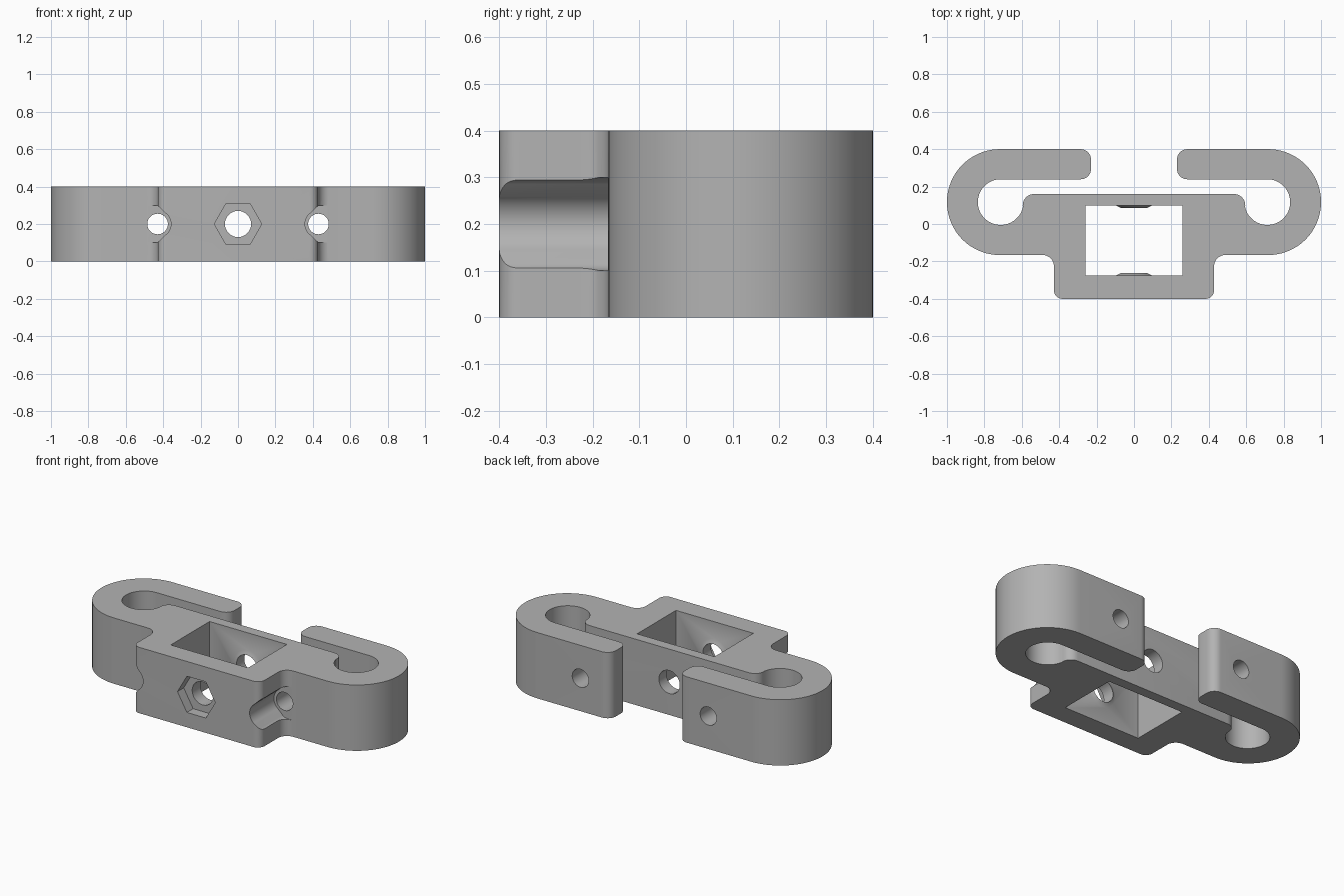
import bpy, bmesh, math
from mathutils import Vector, Matrix

if "Cube" in bpy.data.objects:
    bpy.data.objects.remove(bpy.data.objects["Cube"])

HEIGHT, MID_Z = 0.40, 0.20
SCREW_X = 0.43

grey = bpy.data.materials.new("plain grey")
grey.use_nodes = True
grey.diffuse_color = (0.45, 0.45, 0.45, 1)
grey.node_tree.nodes["Principled BSDF"].inputs["Base Color"].default_value = grey.diffuse_color


def arc(centre, radius, start, end, steps):
    """Points along a circular arc, angles in degrees."""
    angles = [math.radians(start + (end - start) * i / steps) for i in range(steps + 1)]
    return [Vector((centre[0] + radius * math.cos(a), centre[1] + radius * math.sin(a))) for a in angles]


def fillet(before, corner, after, radius):
    """Points replacing a sharp corner by a tangent arc."""
    before, corner, after = Vector(before), Vector(corner), Vector(after)
    u, v = (before - corner).normalized(), (after - corner).normalized()
    half = u.angle(v) / 2
    centre = corner + (u + v).normalized() * radius / math.sin(half)
    p, q = corner + u * radius / math.tan(half), corner + v * radius / math.tan(half)
    a = math.atan2(*(p - centre).yx)
    turn = (math.atan2(*(q - centre).yx) - a + math.pi) % (2 * math.pi) - math.pi
    steps = max(8, int(radius * 110))
    return arc(centre, radius, math.degrees(a), math.degrees(a + turn), steps)


def prism(name, outline, depth, matrix=Matrix()):
    """Extrude a flat outline upwards, then place it."""
    bm = bmesh.new()
    face = bm.faces.new([bm.verts.new((p[0], p[1], 0)) for p in outline])
    top = bmesh.ops.extrude_face_region(bm, geom=[face])["geom"]
    bmesh.ops.translate(bm, vec=(0, 0, depth), verts=[g for g in top if isinstance(g, bmesh.types.BMVert)])
    return finish(name, bm, matrix)


def cone_y(name, x, y0, y1, r0, r1, sides=48):
    """Cylinder or cone lying along y at mid height."""
    bm = bmesh.new()
    bmesh.ops.create_cone(bm, cap_ends=True, segments=sides, radius1=r0, radius2=r1, depth=y1 - y0)
    place = Matrix.Translation((x, (y0 + y1) / 2, MID_Z)) @ Matrix.Rotation(-math.pi / 2, 4, 'X')
    return finish(name, bm, place)


def finish(name, bm, matrix):
    bm.transform(matrix)
    bmesh.ops.recalc_face_normals(bm, faces=bm.faces)
    mesh = bpy.data.meshes.new(name)
    bm.to_mesh(mesh)
    bm.free()
    mesh.materials.append(grey)
    obj = bpy.data.objects.new(name, mesh)
    bpy.context.collection.objects.link(obj)
    return obj


def combine(target, tool, operation='DIFFERENCE'):
    """Apply a boolean and discard the tool object."""
    mod = target.modifiers.new(tool.name, 'BOOLEAN')
    mod.operation, mod.solver, mod.object = operation, 'EXACT', tool
    bpy.context.view_layer.objects.active = target
    bpy.ops.object.modifier_apply(modifier=mod.name)
    bpy.data.objects.remove(tool)


# Half outline of the bracket: slot lip, round pocket, hook, front block
half = fillet((0, 0.16), (0.595, 0.16), (0.595, 0), 0.06)
half += arc((0.713, 0.117), 0.122, 190, 450, 48)
corners = [((0.23, 0.239), 0.055), ((0.23, 0.40), 0.055), ((1.0, 0.40), 0.283),
           ((1.0, -0.166), 0.283), ((0.428, -0.166), 0.06), ((0.428, -0.40), 0.045)]
path = [(0.713, 0.239)] + [c for c, r in corners] + [(0, -0.40)]
for i, (corner, radius) in enumerate(corners):
    half += fillet(path[i], corner, path[i + 2], radius)
outline = half + [Vector((-p.x, p.y)) for p in reversed(half)]
body = prism("bracket_body", outline, HEIGHT)

# Rectangular window
window = [(-0.26, -0.275), (0.26, -0.275), (0.26, 0.098), (-0.26, 0.098)]
combine(body, prism("window_cutter", window, 1, Matrix.Translation((0, 0, -0.3))))

# Low raised rings around the centre hole, inside the window
combine(body, cone_y("front_boss", 0, -0.285, -0.262, 0.115, 0.07), 'UNION')
combine(body, cone_y("rear_boss", 0, 0.086, 0.108, 0.07, 0.115), 'UNION')

# Centre bolt hole and hexagonal nut recess
combine(body, cone_y("bolt_cutter", 0, -0.6, 0.6, 0.07, 0.07))
hexagon = arc((0, 0), 0.127, 0, 300, 5)
lay_flat = Matrix.Rotation(math.pi / 2, 4, 'X')
combine(body, prism("nut_cutter", hexagon, 0.2, Matrix.Translation((0, -0.34, MID_Z)) @ lay_flat))

# Side screw holes, and flared grooves in the sides of the front block
for side in (-1, 1):
    combine(body, cone_y("screw_cutter", side * SCREW_X, -0.6, 0.6, 0.055, 0.055))
    lower = fillet((0.10, -0.10), (0, -0.10), (-0.05, -0.05), 0.05)
    groove = lower + arc((0, 0), 0.072, 235, 125, 16) + [Vector((p.x, -p.y)) for p in reversed(lower)]
    groove = [(0.10, -0.10)] + groove + [(0.10, 0.10)]
    groove = [(side * (x + SCREW_X), z) for x, z in groove]
    combine(body, prism("groove_cutter", groove, 0.4, Matrix.Translation((0, -0.167, MID_Z)) @ lay_flat))

# Smooth curved walls, crisp edges
bpy.ops.object.select_all(action='DESELECT')
body.select_set(True)
bpy.context.view_layer.objects.active = body
bpy.ops.object.shade_smooth_by_angle(angle=math.radians(30))
